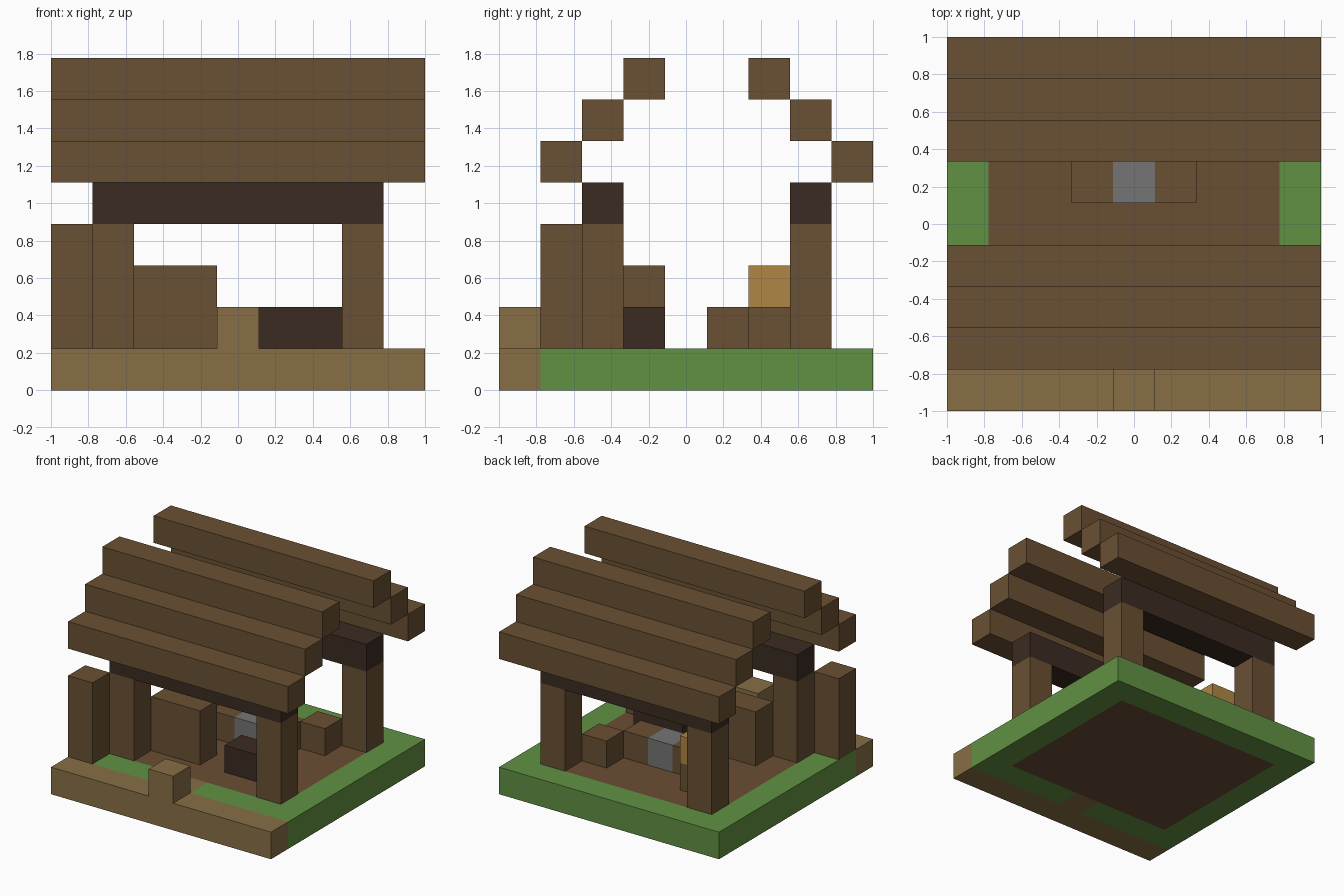
import bpy

cube = bpy.data.objects.get("Cube")
if cube:
    bpy.data.objects.remove(cube, do_unlink=True)

N = 9           # cells along the longest side
U = 2 / N       # size of one cell


def material(name, hex_colour):
    srgb = [int(hex_colour[i:i + 2], 16) / 255 for i in (0, 2, 4)]
    rgba = [c / 12.92 if c <= 0.04045 else ((c + 0.055) / 1.055) ** 2.4 for c in srgb] + [1]
    m = bpy.data.materials.new(name)
    m.use_nodes = True
    m.diffuse_color = rgba
    bsdf = next(n for n in m.node_tree.nodes if n.type == 'BSDF_PRINCIPLED')
    bsdf.inputs["Base Color"].default_value = rgba
    return m


wood = material("wood", "6a5033")
dark_wood = material("dark_wood", "3b2b22")
soil = material("soil", "6b4e34")
grass = material("grass", "629143")
path = material("path", "876f46")
stone = material("stone", "757575")
brass = material("brass", "b08645")


def block(name, mat, cell, size=(1, 1, 1)):
    """Box covering whole cells, from its lowest corner cell."""
    centre = [(c + s / 2) * U for c, s in zip(cell, size)]
    bpy.ops.mesh.primitive_cube_add(size=1, location=(centre[0] - 1, centre[1] - 1, centre[2]))
    ob = bpy.context.object
    ob.name = name
    ob.scale = [s * U for s in size]
    bpy.ops.object.transform_apply(location=False, rotation=False, scale=True)
    ob.data.materials.append(mat)
    return ob


# Ground: path along the front, grass border, soil floor
block("front_path", path, (0, 0, 0), (N, 1, 1))
block("path_entry", path, (4, 1, 0))
block("path_marker", path, (4, 0, 1))
block("floor", soil, (1, 2, 0), (7, 6, 1))
block("back_grass", grass, (0, 8, 0), (N, 1, 1))
for side, x, front_x in (("right", 0, 1), ("left", 8, 5)):
    block(side + "_grass", grass, (x, 1, 0), (1, 7, 1))
    block(side + "_front_grass", grass, (front_x, 1, 0), (3, 1, 1))

# Frame: four posts carrying two dark beams
for end, y in (("front", 2), ("back", 7)):
    for side, x in (("right", 1), ("left", 7)):
        block(f"{end}_{side}_post", wood, (x, y, 1), (1, 1, 3))
    block(end + "_beam", dark_wood, (1, y, 4), (7, 1, 1))

# Roof: stepped planks rising toward an open ridge
for step in range(3):
    block(f"front_roof_plank_{step + 1}", wood, (0, 1 + step, 5 + step), (N, 1, 1))
    block(f"back_roof_plank_{step + 1}", wood, (0, 8 - step, 5 + step), (N, 1, 1))

# Outside pillar and front furniture
block("corner_pillar", wood, (0, 1, 1), (1, 1, 3))
block("cabinet", wood, (2, 3, 1), (2, 1, 2))
block("dark_bench", dark_wood, (5, 3, 1), (2, 1, 1))

# Curved counter with a stone centre and a brass piece on one end
for side, end_x, inner_x in (("right", 2, 3), ("left", 6, 5)):
    block(side + "_counter_end", wood, (end_x, 6, 1))
    block(side + "_counter", wood, (inner_x, 5, 1))
block("stone_block", stone, (4, 5, 1))
block("brass_block", brass, (2, 6, 2))
